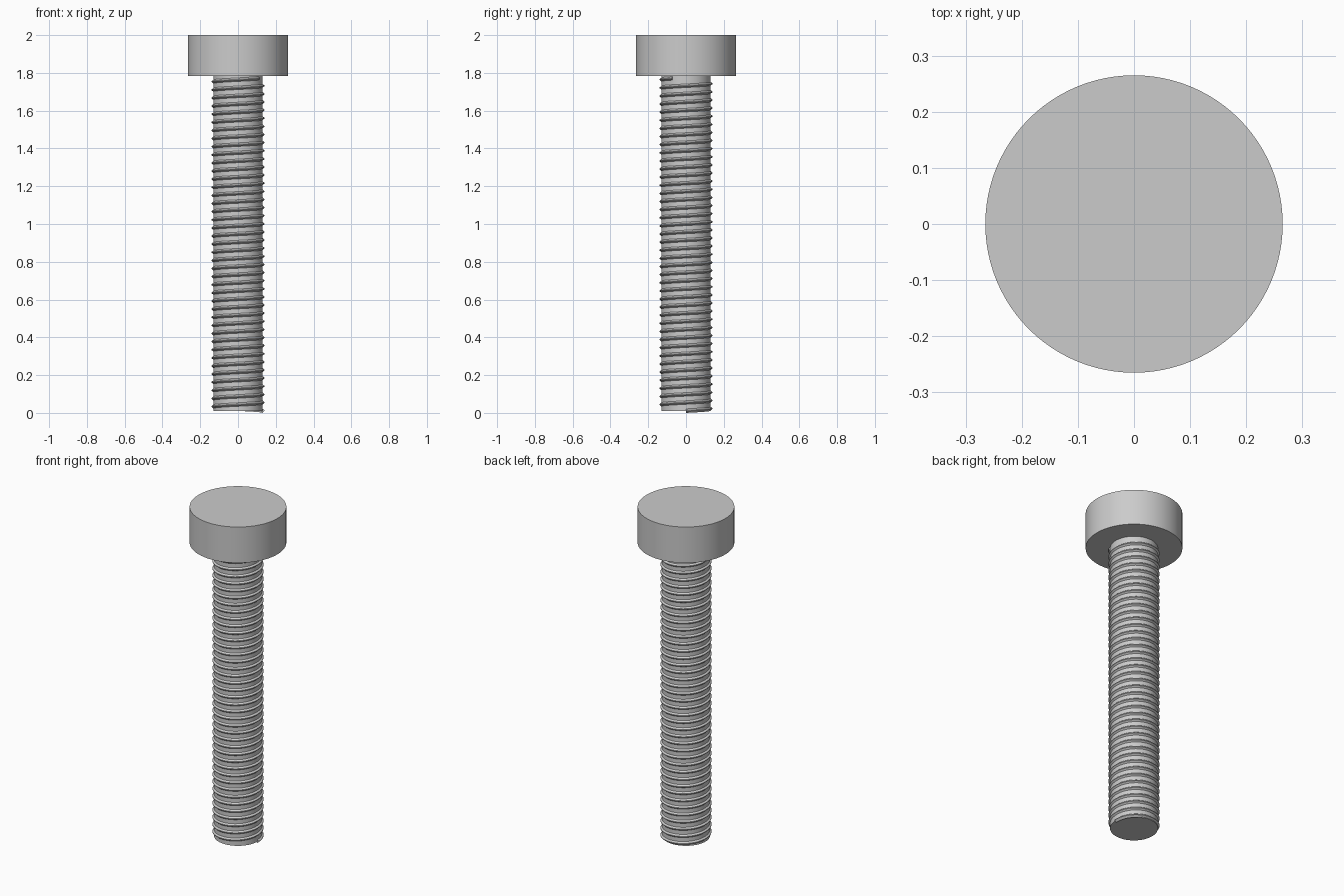
import bpy, bmesh, math

cube = bpy.data.objects.get("Cube")
if cube:
    bpy.data.objects.remove(cube, do_unlink=True)

HEAD_RADIUS, HEAD_BOTTOM, TOP = 0.265, 1.783, 2.0
CORE_RADIUS, CREST_RADIUS, SHAFT_BOTTOM = 0.131, 0.140, 0.01
PITCH, RIDGE_HALF = 0.043, 0.012
STEPS = 64  # segments per turn

steel = bpy.data.materials.new("plain grey steel")
steel.use_nodes = True
grey = (0.6, 0.6, 0.6, 1)
steel.diffuse_color = grey
steel.node_tree.nodes["Principled BSDF"].inputs["Base Color"].default_value = grey


def finish(obj, name):
    obj.name = name
    obj.data.name = name
    obj.data.materials.clear()
    obj.data.materials.append(steel)
    bpy.ops.object.select_all(action='DESELECT')
    obj.select_set(True)
    bpy.context.view_layer.objects.active = obj
    bpy.ops.object.shade_smooth_by_angle(angle=math.radians(30))


def cylinder(name, radius, bottom, top):
    bpy.ops.mesh.primitive_cylinder_add(
        vertices=96, radius=radius, depth=top - bottom,
        location=(0, 0, (bottom + top) / 2))
    finish(bpy.context.object, name)


# Flat cylindrical head and plain core
cylinder("bolt_head", HEAD_RADIUS, HEAD_BOTTOM, TOP)
cylinder("shaft_core", CORE_RADIUS, SHAFT_BOTTOM, HEAD_BOTTOM)

# Right-handed thread: a V-shaped ridge swept up a helix
bm = bmesh.new()
start = RIDGE_HALF
turns = (HEAD_BOTTOM - RIDGE_HALF - start) / PITCH
root = CORE_RADIUS - 0.003
profile = ((root, -RIDGE_HALF), (CREST_RADIUS, -0.002),
           (CREST_RADIUS, 0.002), (root, RIDGE_HALF))
rings = []
for i in range(int(turns * STEPS) + 1):
    angle = 2 * math.pi * i / STEPS
    z = start + PITCH * i / STEPS
    rings.append([bm.verts.new((r * math.cos(angle), r * math.sin(angle), z + dz))
                  for r, dz in profile])
n = len(profile)
for a, b in zip(rings, rings[1:]):
    for j in range(n):
        k = (j + 1) % n
        bm.faces.new((a[j], b[j], b[k], a[k]))
bm.faces.new(rings[0])
bm.faces.new(rings[-1])
bmesh.ops.recalc_face_normals(bm, faces=bm.faces)
mesh = bpy.data.meshes.new("helical_thread")
bm.to_mesh(mesh)
bm.free()
thread = bpy.data.objects.new("helical_thread", mesh)
bpy.context.collection.objects.link(thread)
finish(thread, "helical_thread")
